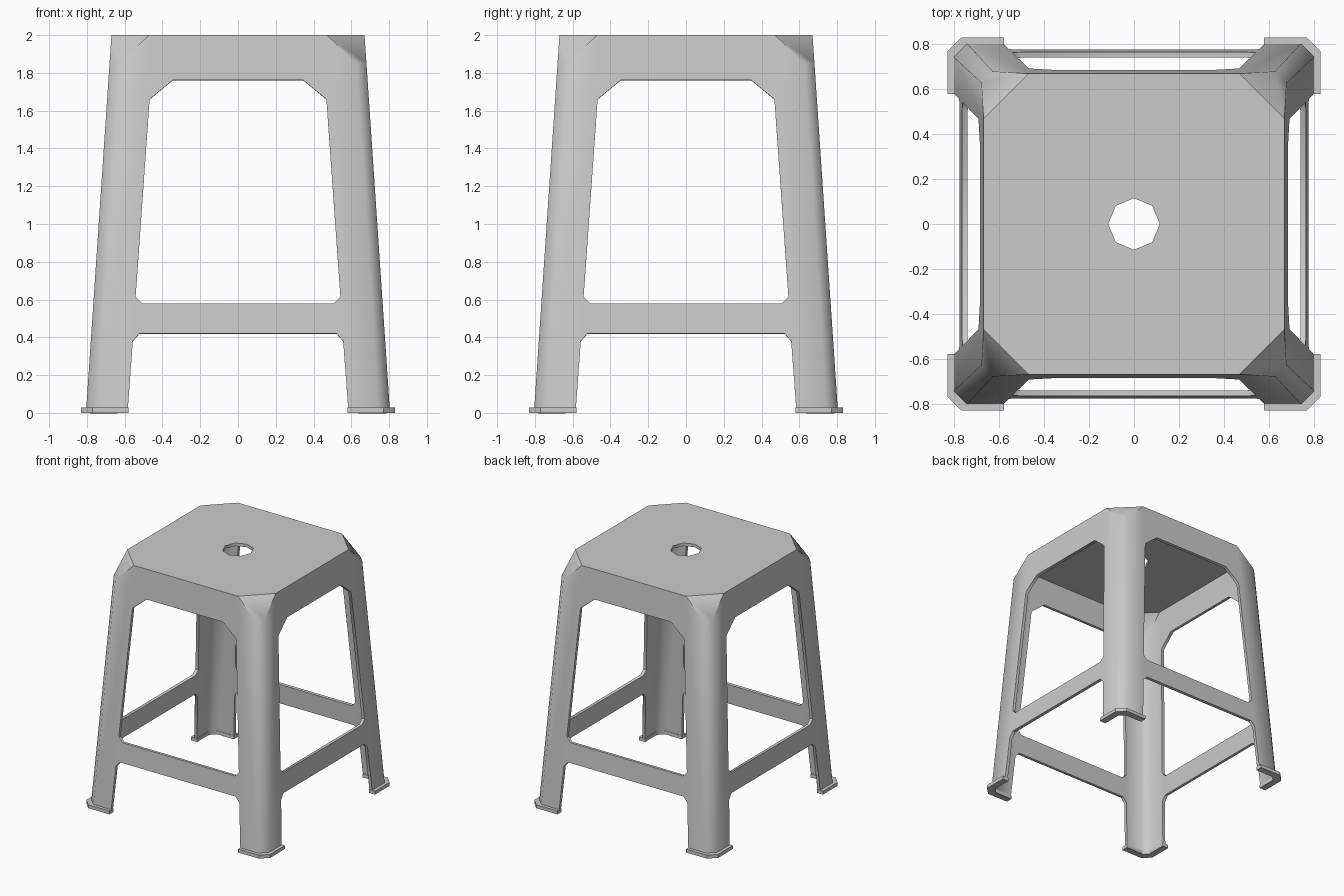
import bpy, bmesh
from math import radians
from mathutils import Matrix, Vector

if "Cube" in bpy.data.objects:
    bpy.data.objects.remove(bpy.data.objects["Cube"])

TOP, BASE, SLOPE = 2.0, 0.805, 0.0675


def half_width(z):
    return BASE - SLOPE * z


def finish(bm, name):
    bmesh.ops.remove_doubles(bm, verts=bm.verts, dist=0.0005)
    bmesh.ops.recalc_face_normals(bm, faces=bm.faces)
    mesh = bpy.data.meshes.new(name)
    bm.to_mesh(mesh)
    bm.free()
    ob = bpy.data.objects.new(name, mesh)
    bpy.context.collection.objects.link(ob)
    return ob


def add_face(bm, pts, rot):
    return bm.faces.new([bm.verts.new(rot @ Vector(p)) for p in pts])


# Half of one side: apron, leg and stretcher outline (x, z)
SIDE = [(0, 2), (0.47, 2), (0.63, 1.85), (0.745, 0), (0.585, 0), (0.557, 0.38),
        (0.522, 0.42), (0, 0.42), (0, 0.58), (0.508, 0.58), (0.542, 0.615),
        (0.468, 1.66), (0.345, 1.762), (0, 1.762)]

# Body shell: sides, chamfered corners and seat with an octagonal hole
bm = bmesh.new()
for i in range(4):
    rot = Matrix.Rotation(radians(90 * i), 3, 'Z')
    for s in (-1, 1):
        add_face(bm, [(s * x, -half_width(z), z) for x, z in SIDE], rot)
    for (xa, za), (xb, zb) in zip(SIDE[1:3], SIDE[2:4]):
        ha, hb = half_width(za), half_width(zb)
        add_face(bm, [(xa, -ha, za), (xb, -hb, zb), (hb, -xb, zb), (ha, -xa, za)], rot)
    h = half_width(TOP)
    seat = [(0, -h), (0.47, -h), (h, -0.47), (h, 0), (0.115, 0), (0.081, -0.081), (0, -0.115)]
    add_face(bm, [(x, y, TOP) for x, y in seat], rot)
body = finish(bm, "stool_body")

# Make normals point outward so the wall thickens inward
if any(p.normal.z < -0.95 for p in body.data.polygons):
    body.data.flip_normals()
solid = body.modifiers.new("wall", 'SOLIDIFY')
solid.thickness = 0.025
solid.offset = -1
solid.use_even_offset = True
bpy.context.view_layer.objects.active = body
body.select_set(True)
bpy.ops.object.modifier_apply(modifier="wall")
bpy.ops.object.shade_smooth_by_angle(angle=radians(48))

# L-shaped foot rims under the four legs
FOOT = [(0.58, -0.83), (0.77, -0.83), (0.83, -0.77), (0.83, -0.58),
        (0.775, -0.58), (0.775, -0.74), (0.74, -0.775), (0.58, -0.775)]
for i, name in enumerate(("front_right", "back_right", "back_left", "front_left")):
    bm = bmesh.new()
    rot = Matrix.Rotation(radians(90 * i), 3, 'Z')
    face = add_face(bm, [(x, y, 0) for x, y in FOOT], rot)
    ext = bmesh.ops.extrude_face_region(bm, geom=[face], use_keep_orig=True)
    for v in ext["geom"]:
        if isinstance(v, bmesh.types.BMVert):
            v.co.z = 0.028
    finish(bm, name + "_foot")
